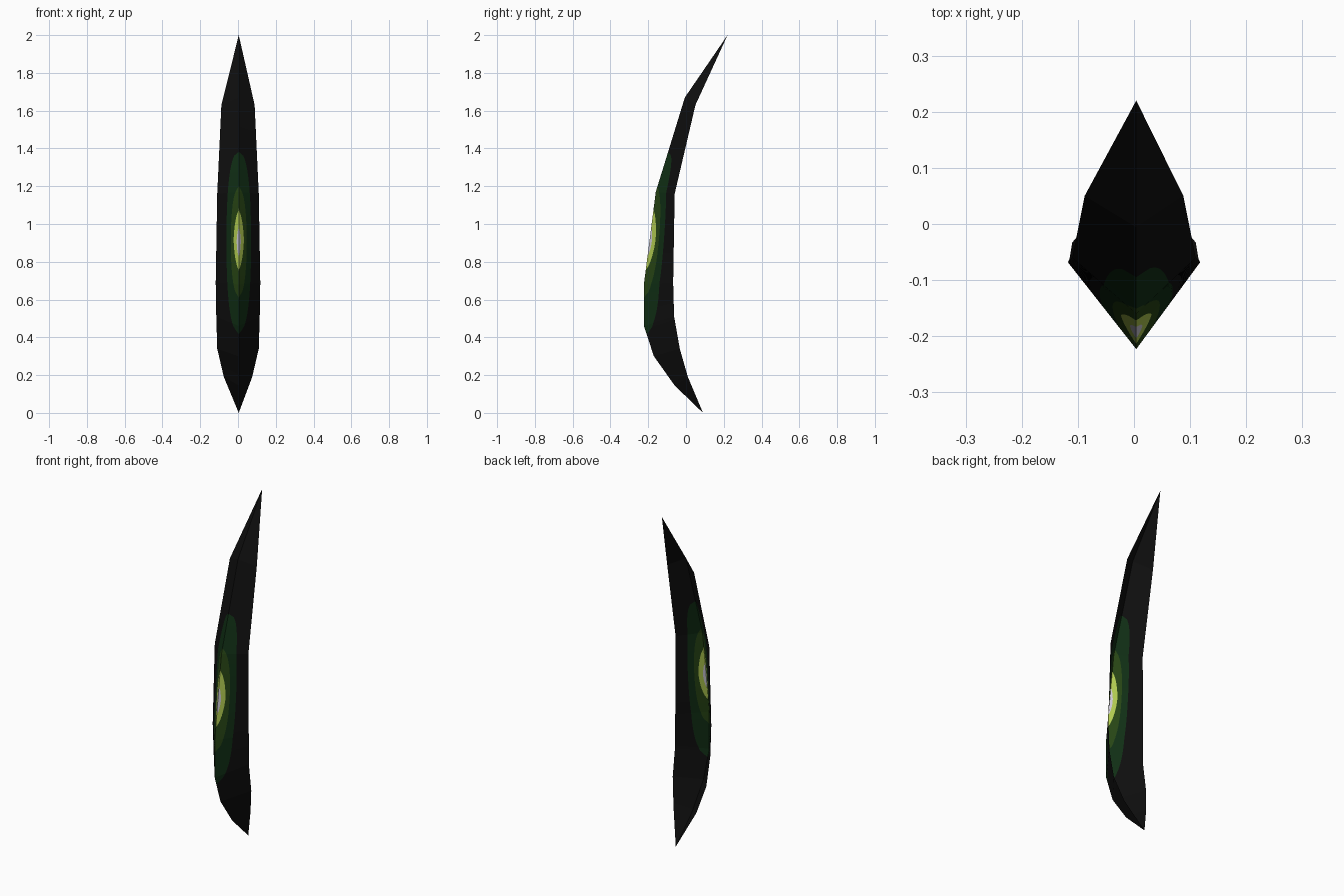
import bpy
import bmesh
from mathutils import Vector

old = bpy.data.objects.get("Cube")
if old:
    bpy.data.objects.remove(old, do_unlink=True)


def material(name, rgb):
    m = bpy.data.materials.new(name)
    m.use_nodes = True
    m.diffuse_color = (*rgb, 1)
    m.node_tree.nodes["Principled BSDF"].inputs["Base Color"].default_value = (*rgb, 1)
    return m


# Colours from the glowing centre outwards
colours = [
    material("pale lavender", (0.6, 0.58, 0.66)),
    material("yellow lime", (0.43, 0.58, 0.08)),
    material("olive green", (0.02, 0.058, 0.007)),
    material("dark green", (0.005, 0.027, 0.007)),
    material("near black", (0.0045, 0.0045, 0.0045)),
]

# Nested oval markings: bottom z, top z, half width, roundness
rings = [
    (0.83, 0.98, 0.011, 1.6),
    (0.76, 1.07, 0.027, 1.6),
    (0.62, 1.19, 0.042, 2.2),
    (0.43, 1.38, 0.065, 2.4),
]

# Stations along the blade: ridge (y, z), then side edge (x, y, z)
RIDGE_X = 0.004
stations = [
    ((0.09, 0.0), (RIDGE_X, 0.09, 0.0)),
    ((-0.06, 0.145), (0.075, 0.01, 0.19)),
    ((-0.17, 0.3), (0.11, -0.033, 0.34)),
    ((-0.223, 0.46), (0.115, -0.063, 0.51)),
    ((-0.223, 0.68), (0.118, -0.068, 0.69)),
    ((-0.16, 1.17), (0.11, -0.06, 1.16)),
    ((-0.006, 1.67), (0.088, 0.05, 1.63)),
    ((0.22, 2.0), (RIDGE_X, 0.22, 2.0)),
]


def ring_width(z, ring):
    low, high, half, power = ring
    d = abs(2 * z - low - high) / (high - low)
    return half * (1 - d ** power) ** (1 / power) if d < 1 else 0


def row_points(ridge, edge):
    """Ridge, marking outlines and side edge across one row."""
    points = [ridge]
    span = abs(edge.x - ridge.x)
    for ring in rings:
        u = 0
        for _ in range(3):
            z = ridge.lerp(edge, u).z
            u = min(ring_width(z, ring) / span, 1) if span > 0.001 else 0
        points.append(ridge.lerp(edge, u))
    return points + [edge]


def build_side(bm, side):
    """One flank of the open V-shaped blade."""
    ends = []
    for i, ((ry, rz), (ex, ey, ez)) in enumerate(stations):
        tip = i in (0, len(stations) - 1)
        ends.append((Vector((RIDGE_X, ry, rz)), Vector((ex if tip else ex * side, ey, ez))))
    rows = []
    for (r0, e0), (r1, e1) in zip(ends, ends[1:]):
        steps = max(1, round((r1.z - r0.z) / 0.015))
        rows += [row_points(r0.lerp(r1, k / steps), e0.lerp(e1, k / steps)) for k in range(steps)]
    rows.append(row_points(*ends[-1]))
    grid = [[bm.verts.new(p) for p in row] for row in rows]
    for a, b in zip(grid, grid[1:]):
        for c in range(len(colours)):
            loop = [a[c], a[c + 1], b[c + 1], b[c]]
            face = bm.faces.new(loop if side > 0 else loop[::-1])
            face.material_index = c


# Curved blade shell, both flanks joined along the ridge
bm = bmesh.new()
for side in (1, -1):
    build_side(bm, side)
bmesh.ops.remove_doubles(bm, verts=bm.verts, dist=0.0002)
mesh = bpy.data.meshes.new("blade_shell")
bm.to_mesh(mesh)
bm.free()
for m in colours:
    mesh.materials.append(m)
blade = bpy.data.objects.new("blade_shell", mesh)
bpy.context.collection.objects.link(blade)
